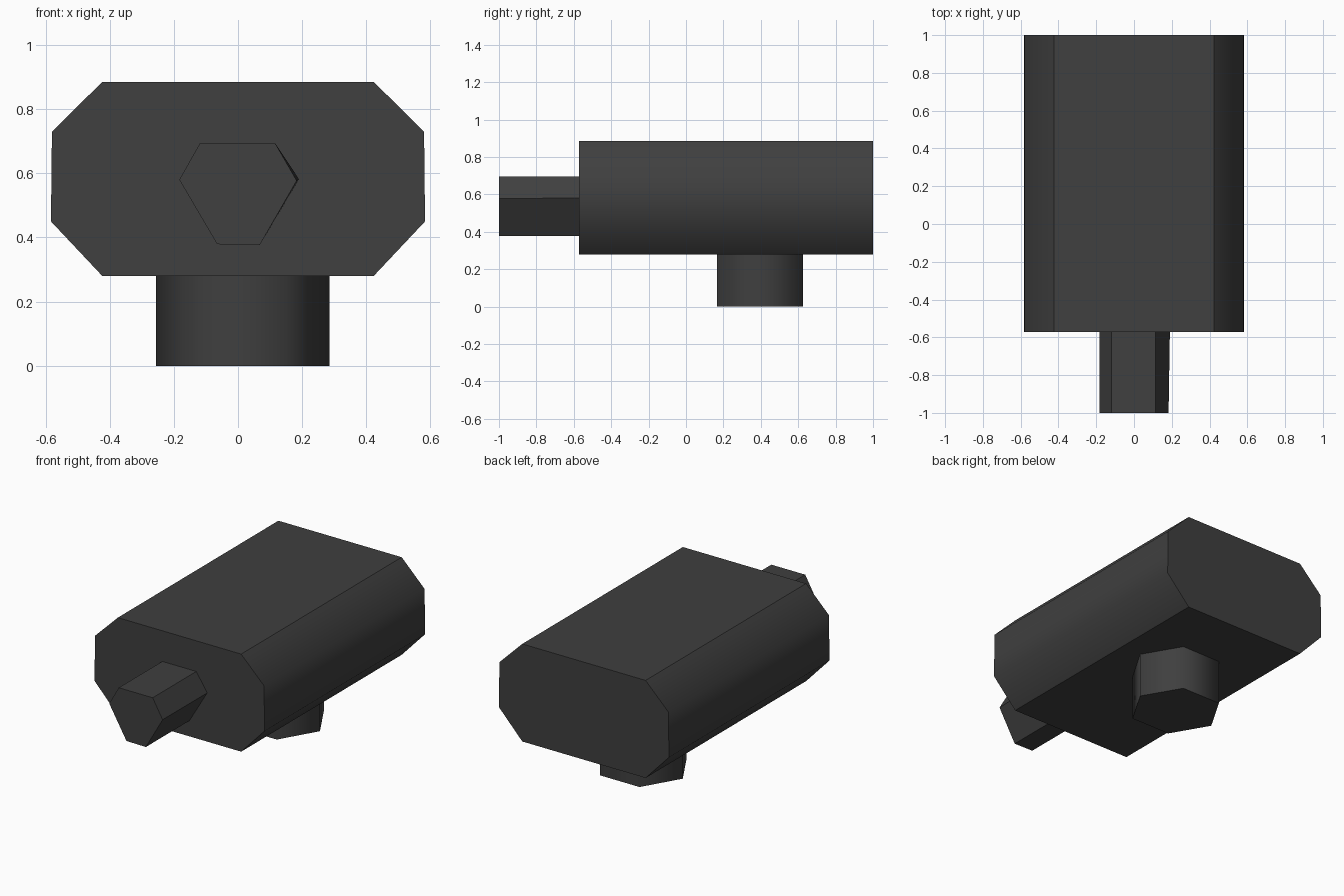
import bpy, bmesh, math

if "Cube" in bpy.data.objects:
    bpy.data.objects.remove(bpy.data.objects["Cube"])

dark = bpy.data.materials.new("dark_grey")
dark.diffuse_color = (0.05, 0.05, 0.05, 1)
dark.use_nodes = True
dark.node_tree.nodes["Principled BSDF"].inputs["Base Color"].default_value = dark.diffuse_color


def loft(name, start, end, is_smooth=lambda n: False):
    """Closed solid between two matching loops; is_smooth picks faces by normal."""
    bm = bmesh.new()
    a = [bm.verts.new(p) for p in start]
    b = [bm.verts.new(p) for p in end]
    bm.faces.new(a)
    bm.faces.new(b)
    for i in range(len(a)):
        j = (i + 1) % len(a)
        bm.faces.new((a[i], a[j], b[j], b[i]))
    bmesh.ops.recalc_face_normals(bm, faces=bm.faces)
    bm.normal_update()
    for f in bm.faces:
        f.smooth = is_smooth(f.normal)
    mesh = bpy.data.meshes.new(name)
    bm.to_mesh(mesh)
    bm.free()
    mesh.materials.append(dark)
    obj = bpy.data.objects.new(name, mesh)
    bpy.context.collection.objects.link(obj)
    return obj


# Main body: chamfered box with rounded shading on its two long sides
half = [(0.423, 0.28), (0.583, 0.45), (0.58, 0.73), (0.423, 0.885)]
profile = half + [(-x, z) for x, z in reversed(half)]
loft("body",
     [(x, -0.573, z) for x, z in profile],
     [(x, 1.0, z) for x, z in profile],
     lambda n: abs(n.x) > 0.3)

# Front spout: irregular flat-sided hexagon, nearly straight
tip = [(-0.118, 0.695), (0.115, 0.695), (0.183, 0.577),
       (0.068, 0.377), (-0.065, 0.379), (-0.183, 0.58)]
root = tip[:2] + [(0.19, 0.582)] + tip[3:]
loft("front_spout",
     [(x, -1.0, z) for x, z in tip],
     [(x, -0.565, z) for x, z in root])

# Foot under the body: six-sided post with smooth walls
ring = [(0.015 + 0.27 * math.cos(math.radians(60 * i)),
         0.396 + 0.266 * math.sin(math.radians(60 * i))) for i in range(6)]
loft("foot",
     [(x, y, 0.0) for x, y in ring],
     [(x, y, 0.285) for x, y in ring],
     lambda n: abs(n.z) < 0.5)
